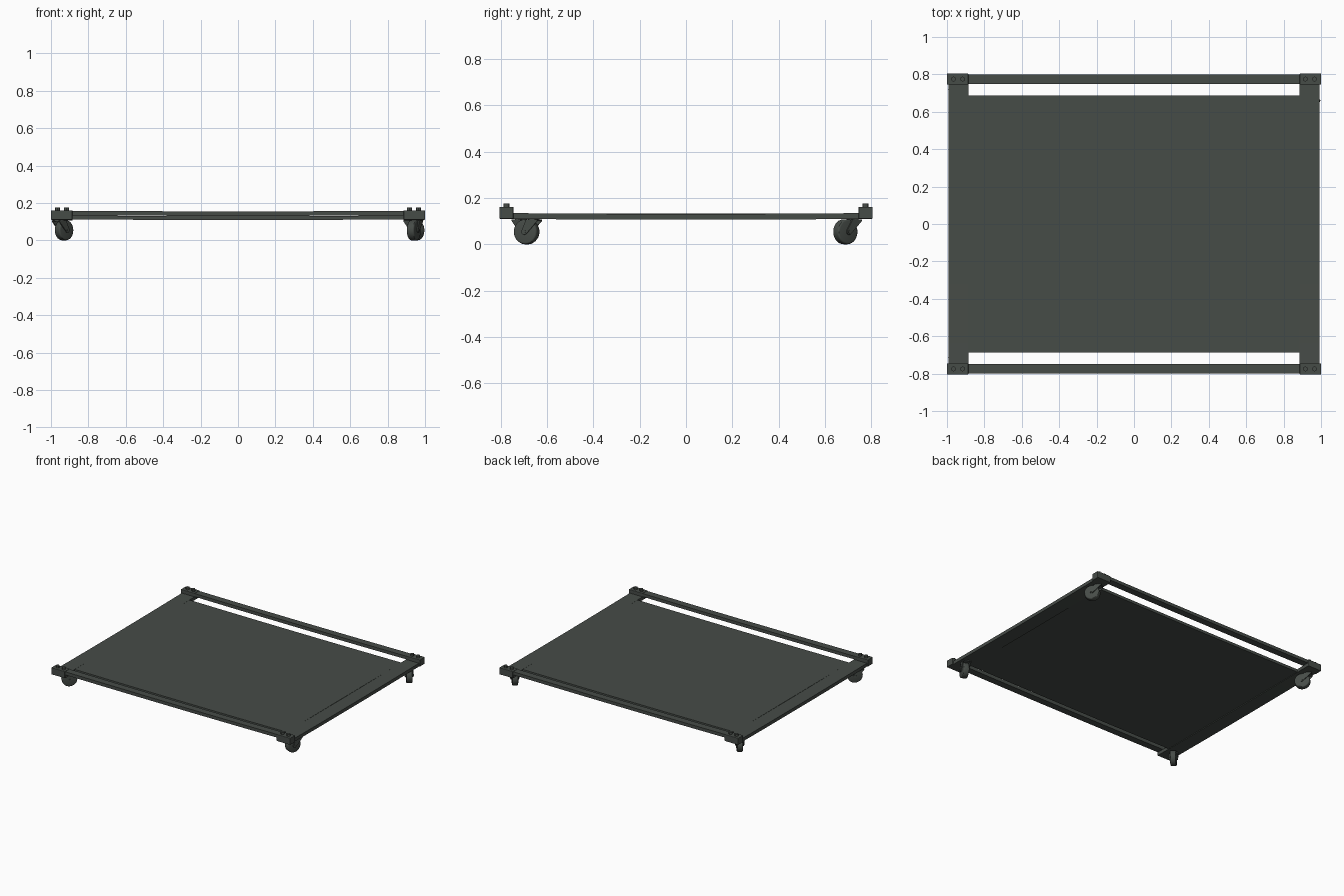
import bpy, bmesh, math
from mathutils import Matrix, Vector

cube = bpy.data.objects.get("Cube")
if cube:
    bpy.data.objects.remove(cube, do_unlink=True)

paint = bpy.data.materials.new("dark_grey_green")
paint.use_nodes = True
colour = (0.062, 0.072, 0.064, 1)
paint.diffuse_color = colour
paint.node_tree.nodes["Principled BSDF"].inputs["Base Color"].default_value = colour


def finish(name, bm, smooth=False):
    bmesh.ops.recalc_face_normals(bm, faces=bm.faces)
    mesh = bpy.data.meshes.new(name)
    bm.to_mesh(mesh)
    bm.free()
    mesh.materials.append(paint)
    obj = bpy.data.objects.new(name, mesh)
    bpy.context.collection.objects.link(obj)
    if smooth:
        bpy.ops.object.select_all(action="DESELECT")
        obj.select_set(True)
        bpy.context.view_layer.objects.active = obj
        bpy.ops.object.shade_smooth_by_angle()
    return obj


def add_box(bm, low, high, matrix=Matrix()):
    low, high = Vector(low), Vector(high)
    size = Matrix.Diagonal((*(high - low), 1))
    bmesh.ops.create_cube(bm, size=1, matrix=matrix @ Matrix.Translation((low + high) / 2) @ size)


def add_cylinder(bm, radius, depth, matrix, sides=24):
    return bmesh.ops.create_cone(bm, cap_ends=True, segments=sides, radius1=radius,
                                 radius2=radius, depth=depth, matrix=matrix)["verts"]


def box(name, low, high, bevel=0.0, sag=0.0, axis=0):
    """Box that may have softened edges and a slight dip along one axis."""
    bm = bmesh.new()
    add_box(bm, low, high)
    if bevel:
        bmesh.ops.bevel(bm, geom=bm.edges[:], offset=bevel, segments=2, affect="EDGES", profile=0.5)
    if sag:
        half = high[axis]
        normal = Vector((axis == 0, axis == 1, 0))
        for step in range(-4, 5):
            bmesh.ops.bisect_plane(bm, geom=bm.verts[:] + bm.edges[:] + bm.faces[:],
                                   plane_co=normal * half * step / 5, plane_no=normal)
        for v in bm.verts:
            v.co.z -= sag * (1 - (v.co[axis] / half) ** 2)
    return finish(name, bm)


# Deck panel
box("deck_panel", (-0.887, -0.687, 0.112), (0.887, 0.687, 0.133), sag=0.003)

# Side rails under the cross rails
for side, x0, x1 in (("left", 0.885, 0.992), ("right", -0.992, -0.885)):
    box(side + "_side_rail", (x0, -0.8, 0.11), (x1, 0.8, 0.135), sag=0.004, axis=1)

# Front and back cross rails
for end, y0, y1 in (("front", -0.8, -0.748), ("back", 0.748, 0.8)):
    box(end + "_cross_rail", (-0.99, y0, 0.135), (0.99, y1, 0.159), sag=0.004)

# Corner brackets with two bolts each
for sx, side in ((1, "left"), (-1, "right")):
    for sy, end in ((1, "back"), (-1, "front")):
        name = end + "_" + side
        xs, ys = sorted((sx * 0.886, sx)), sorted((sy * 0.745, sy * 0.805))
        box(name + "_bracket", (xs[0], ys[0], 0.11), (xs[1], ys[1], 0.161), bevel=0.003)
        bm = bmesh.new()
        for x in (0.916, 0.965):
            add_cylinder(bm, 0.013, 0.018, Matrix.Translation((sx * x, sy * 0.775, 0.167)), 12)
        finish(name + "_bolts", bm, True)


def caster(name, x, y, offset):
    """Swivel caster: wheel at x, y with its pivot shifted by offset."""
    yaw = math.atan2(-offset[0], offset[1])
    trail = Vector(offset).length
    frame = Matrix.Translation((x, y, 0.054)) @ Matrix.Rotation(yaw, 4, "Z")
    turn = frame @ Matrix.Rotation(math.pi / 2, 4, "Y")

    # Wheel with rounded tread
    bm = bmesh.new()
    add_cylinder(bm, 0.054, 0.042, turn, 28)
    rims = [e for e in bm.edges if any(len(f.verts) > 4 for f in e.link_faces)]
    bmesh.ops.bevel(bm, geom=rims, offset=0.008, segments=3, affect="EDGES", profile=0.5)
    finish(name + "_wheel", bm, True)

    # Fork cheeks, crown, swivel bearing and axle
    bm = bmesh.new()
    arc = [(0.013 * math.cos(a), 0.013 * math.sin(a))
           for a in (math.radians(d) for d in range(150, 331, 30))]
    profile = arc + [(trail + 0.027, 0.046), (trail - 0.027, 0.046)]
    for side in (-1, 1):
        verts = [bm.verts.new(frame @ Vector((side * 0.023, py, pz))) for py, pz in profile]
        face = bm.faces.new(verts)
        out = bmesh.ops.extrude_face_region(bm, geom=[face])["geom"]
        shift = frame.to_3x3() @ Vector((side * 0.006, 0, 0))
        for v in out:
            if isinstance(v, bmesh.types.BMVert):
                v.co += shift
    add_box(bm, (-0.029, trail - 0.027, 0.046), (0.029, trail + 0.027, 0.052), frame)
    add_cylinder(bm, 0.026, 0.012, frame @ Matrix.Translation((0, trail, 0.054)))
    add_cylinder(bm, 0.007, 0.064, turn, 12)
    finish(name + "_fork", bm, True)


caster("front_left_caster", 0.94, -0.688, (0.012, 0.03))
caster("back_left_caster", 0.95, 0.688, (-0.025, 0.032))
caster("front_right_caster", -0.93, -0.688, (-0.025, -0.025))
caster("back_right_caster", -0.93, 0.688, (-0.025, 0.03))
